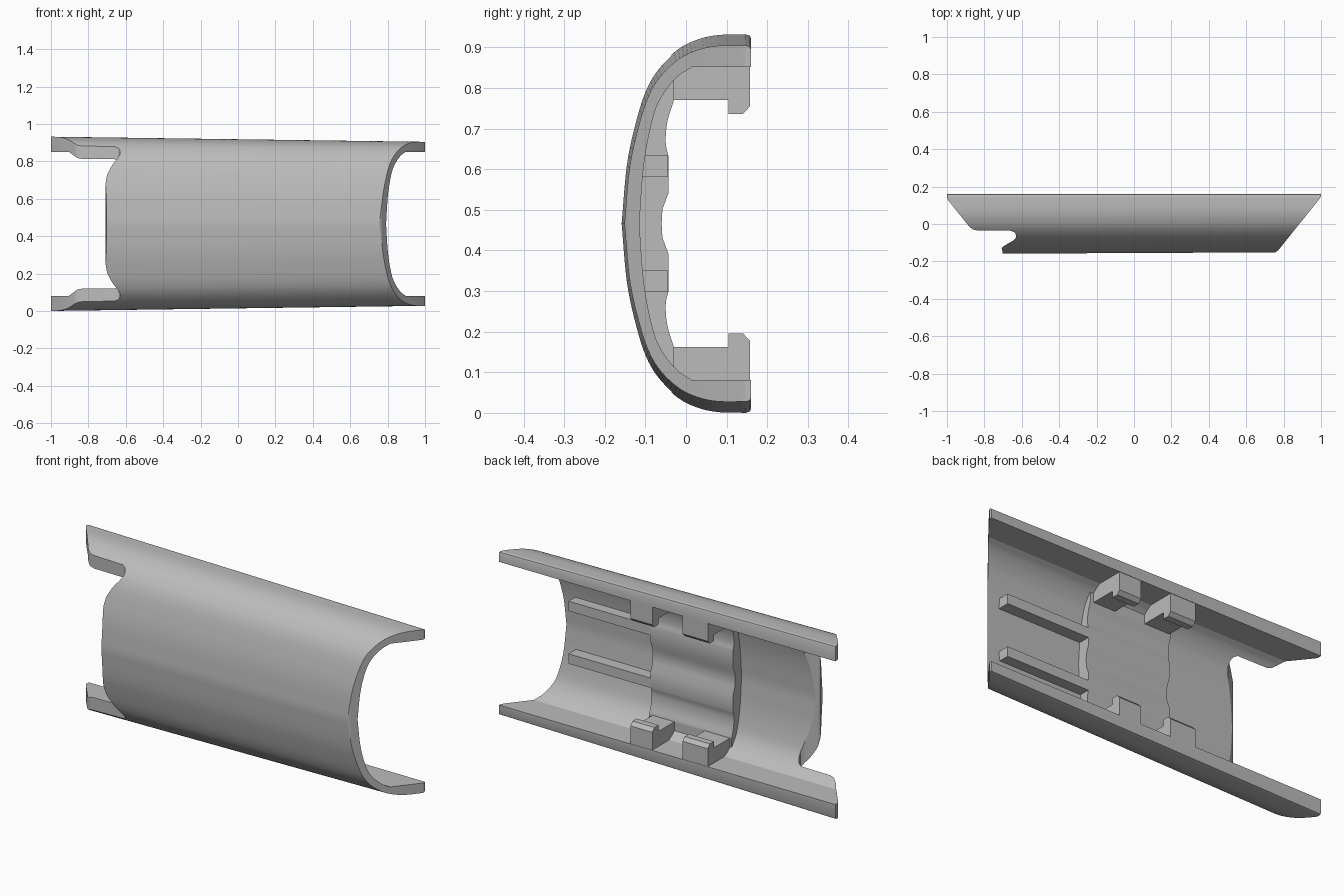
import bpy
import bmesh
from mathutils import Vector

if "Cube" in bpy.data.objects:
    bpy.data.objects.remove(bpy.data.objects["Cube"], do_unlink=True)

MID = 0.466
grey = bpy.data.materials.new("satin_grey")
grey.use_nodes = True
grey.diffuse_color = (0.5, 0.5, 0.5, 1)
grey.node_tree.nodes["Principled BSDF"].inputs["Base Color"].default_value = (0.5, 0.5, 0.5, 1)


def spline(pts, steps=5):
    """Smooth curve through the points."""
    p = [Vector(q) for q in pts]
    p = [2 * p[0] - p[1]] + p + [2 * p[-1] - p[-2]]
    out = []
    for a, b, c, d in zip(p, p[1:], p[2:], p[3:]):
        for i in range(steps):
            t = i / steps
            out.append(0.5 * (2 * b + (c - a) * t + (2 * a - 5 * b + 4 * c - d) * t * t
                              + (3 * b - a - 3 * c + d) * t ** 3))
    return out + [p[-2]]


def mirrored(half):
    """Half profile of (y, height from middle), ending on the middle, made whole."""
    return [tuple(q) for q in half] + [(q[0], -q[1]) for q in reversed(half[:-1])]


def loft(name, ring_a, ring_b):
    """Solid between two rings of 3D points."""
    bm = bmesh.new()
    a = [bm.verts.new(v) for v in ring_a]
    b = [bm.verts.new(v) for v in ring_b]
    bm.faces.new(a)
    bm.faces.new(b)
    for i in range(len(a)):
        j = (i + 1) % len(a)
        bm.faces.new((a[i], a[j], b[j], b[i]))
    bmesh.ops.recalc_face_normals(bm, faces=bm.faces)
    mesh = bpy.data.meshes.new(name)
    bm.to_mesh(mesh)
    bm.free()
    mesh.materials.append(grey)
    ob = bpy.data.objects.new(name, mesh)
    bpy.context.collection.objects.link(ob)
    return ob


def extrude_x(name, profile, x0, x1):
    return loft(name, *[[(x, y, MID + h) for y, h in profile] for x in (x0, x1)])


def smooth(ob):
    bpy.ops.object.select_all(action='DESELECT')
    ob.select_set(True)
    bpy.context.view_layer.objects.active = ob
    bpy.ops.object.shade_smooth_by_angle(angle=0.5)


# Shell cross-section, outer wall tapering towards the left end
outer = mirrored([Vector((0.16, 0.456)), Vector((0.157, 0.463))] + spline([
    (0.148, 0.466), (0.08, 0.465), (0.03, 0.455), (-0.02, 0.431), (-0.068, 0.385),
    (-0.1, 0.33), (-0.125, 0.25), (-0.147, 0.145), (-0.16, 0)]))
inner = mirrored([Vector((0.16, 0.385))] + spline([
    (0.015, 0.385), (-0.02, 0.362), (-0.055, 0.32), (-0.08, 0.265), (-0.103, 0.15), (-0.115, 0)]))


def shell_ring(x, grow_y, grow_h):
    wall = [(x, 0.16 - (0.16 - y) * grow_y, MID + h * grow_h) for y, h in outer]
    return wall + [(x, y, MID + h) for y, h in reversed(inner)]


shell = loft("shell", shell_ring(-1.02, 1, 1), shell_ring(1.02, 0.97, 0.94))

# Plan outline with slanted ends and the hooked notch, used to trim the shell
outline = [(-0.702, -0.2), (-0.702, -0.15), (-0.708, -0.132), (-0.7, -0.12), (-0.645, -0.088),
           (-0.63, -0.072), (-0.63, -0.058), (-0.64, -0.044), (-0.66, -0.036), (-0.835, -0.035),
           (-0.86, -0.03), (-0.88, -0.015), (-0.995, 0.128), (-1, 0.14), (-1, 0.2),
           (1, 0.2), (1, 0.147), (0.99, 0.132), (0.77, -0.142), (0.755, -0.152), (0.73, -0.2)]
trim = loft("trim_helper", *[[(x, y, z) for x, y in outline] for z in (-0.2, 1.2)])
cut = shell.modifiers.new("trim", 'BOOLEAN')
cut.operation = 'INTERSECT'
cut.solver = 'EXACT'
cut.object = trim
bpy.context.view_layer.objects.active = shell
shell.select_set(True)
bpy.ops.object.modifier_apply(modifier="trim")
bpy.data.objects.remove(trim, do_unlink=True)
smooth(shell)

# Scalloped cradle lining the middle of the shell
floor = mirrored([Vector((-0.03, 0.304))] + spline(
    [(-0.03, 0.303), (-0.046, 0.25), (-0.05, 0.2), (-0.043, 0.165)], 4)
    + [Vector(q) for q in ((-0.043, 0.075), (-0.058, 0.035), (-0.06, 0))])
back = mirrored([Vector((-0.03, 0.37))] + spline(
    [(-0.058, 0.33), (-0.085, 0.27), (-0.108, 0.15), (-0.12, 0)], 4))
smooth(extrude_x("cradle", floor + back[::-1], -0.25, 0.24))

# Hooked clips and long ribs on both sides of the middle
clip = [(-0.05, 0.304), (0.105, 0.304), (0.105, 0.27), (0.14, 0.27), (0.158, 0.289),
        (0.158, 0.39), (0.01, 0.39), (-0.05, 0.34)]
rib = [(-0.044, 0.115), (-0.044, 0.168), (-0.118, 0.168), (-0.118, 0.115)]
for side, s in (("upper", 1), ("lower", -1)):
    for place, x0, x1 in (("right", -0.24, -0.09), ("left", 0.09, 0.22)):
        extrude_x(f"{side}_{place}_clip", [(y, s * h) for y, h in clip], x0, x1)
    extrude_x(f"{side}_rib", [(y, s * h) for y, h in rib], 0.23, 0.73)
